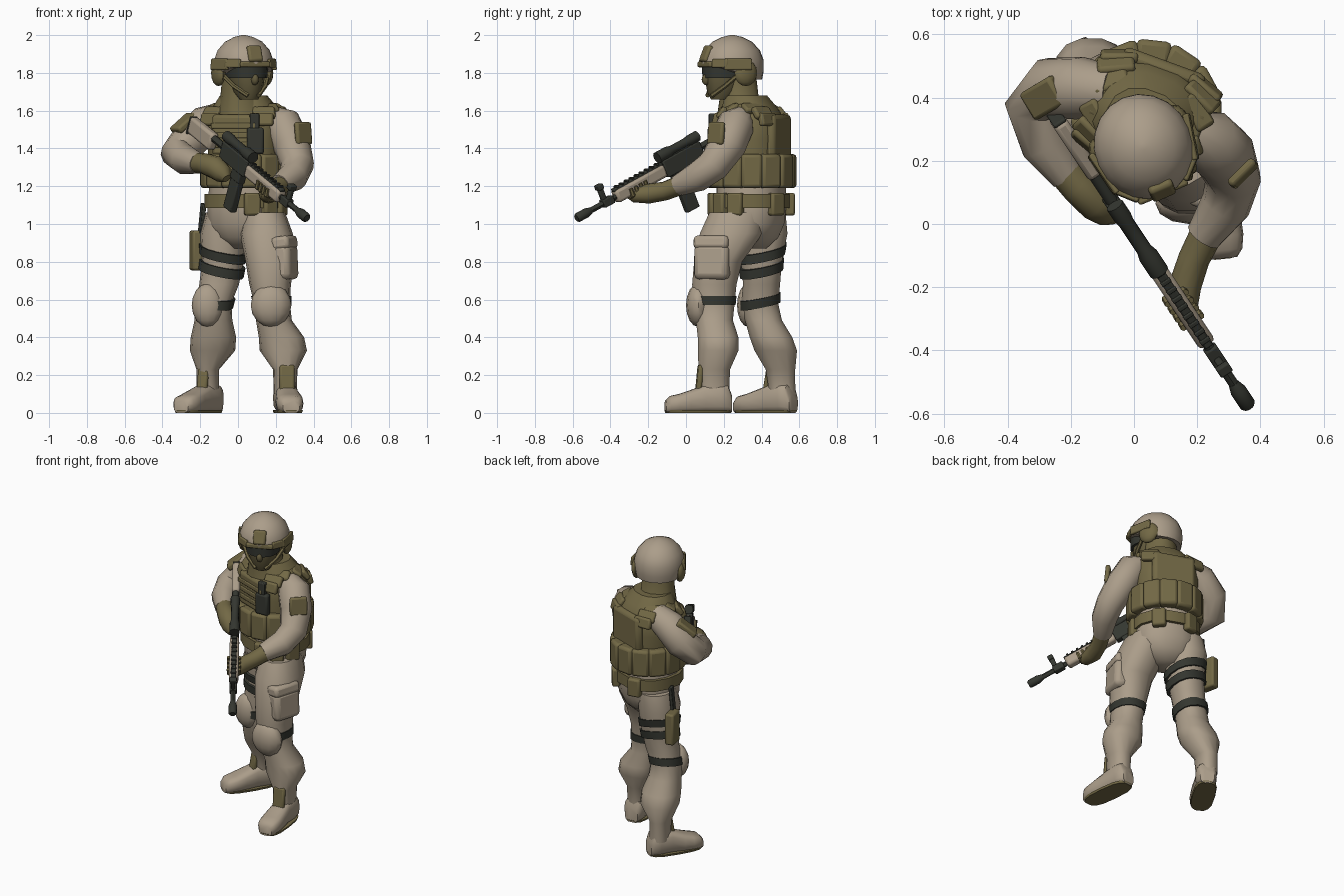
import bpy, bmesh, math
from mathutils import Matrix, Vector, Quaternion

if "Cube" in bpy.data.objects:
    bpy.data.objects.remove(bpy.data.objects["Cube"], do_unlink=True)


def material(name, colour):
    mat = bpy.data.materials.new(name)
    mat.use_nodes = True
    mat.diffuse_color = (*colour, 1)
    mat.node_tree.nodes["Principled BSDF"].inputs["Base Color"].default_value = (*colour, 1)
    return mat


BEIGE = material("beige cloth", (.41, .34, .255))
OLIVE = material("olive gear", (.17, .14, .06))
DARK = material("dark metal", (.035, .038, .03))
FACE = material("dark olive mask", (.12, .1, .045))
made = []
WORLD = Matrix.Identity(4)


def finish(name, mat, bm, frame=WORLD, bevel=0):
    """Turn a bmesh into a named object, with an optional bevel."""
    bmesh.ops.transform(bm, matrix=frame, verts=bm.verts)
    bmesh.ops.recalc_face_normals(bm, faces=bm.faces)
    mesh = bpy.data.meshes.new(name)
    bm.to_mesh(mesh)
    bm.free()
    mesh.materials.append(mat)
    obj = bpy.data.objects.new(name, mesh)
    bpy.context.collection.objects.link(obj)
    if bevel:
        mod = obj.modifiers.new("soft edges", "BEVEL")
        mod.width, mod.segments = bevel, 2
    made.append(obj)


def skin(name, mat, rings, frame=WORLD):
    """Bridge a list of rings of points and cap both ends."""
    bm = bmesh.new()
    loops = [[bm.verts.new(p) for p in ring] for ring in rings]
    for a, b in zip(loops, loops[1:]):
        for i in range(len(a)):
            bm.faces.new((a[i - 1], a[i], b[i], b[i - 1]))
    bm.faces.new(loops[0])
    bm.faces.new(loops[-1])
    finish(name, mat, bm, frame)


def outline(rx, ry, power=2, sides=14):
    """A superellipse in the local xy plane."""
    def bend(v):
        return math.copysign(abs(v) ** (2 / power), v)
    turns = [math.tau * i / sides for i in range(sides)]
    return [Vector((rx * bend(math.cos(a)), ry * bend(math.sin(a)), 0)) for a in turns]


def stack(name, mat, stations, frame=WORLD, power=2.3, lean=(0, 0)):
    """Loft of level or leaning sections: x, y, z, half width, half depth."""
    rings = [[Vector(s[:3]) + p + Vector((0, 0, lean[0] * p.x + lean[1] * p.y))
              for p in outline(s[3], s[4], power)] for s in stations]
    skin(name, mat, rings, frame)


def tube(name, mat, stations, frame=WORLD, sides=12):
    """Round limb along a path: x, y, z, radius."""
    pts = [Vector(s[:3]) for s in stations]
    rings, turn, last = [], Quaternion(), Vector((0, 0, 1))
    for i, p in enumerate(pts):
        along = (pts[min(i + 1, len(pts) - 1)] - pts[max(i - 1, 0)]).normalized()
        turn = last.rotation_difference(along) @ turn
        last = along
        r = stations[i][3]
        rings.append([p + turn @ q for q in outline(r, r, 2, sides)])
    skin(name, mat, rings, frame)


def box(name, mat, loc, size, facing=(0, -1, 0), frame=WORLD, bevel=.012):
    """Soft block of width, thickness, height whose front looks along facing."""
    bm = bmesh.new()
    bmesh.ops.create_cube(bm, size=1, matrix=Matrix.Diagonal((*size, 1)))
    turn = Vector(facing).to_track_quat("-Y", "Z").to_matrix().to_4x4()
    finish(name, mat, bm, frame @ Matrix.Translation(loc) @ turn, bevel)


def blob(name, mat, loc, size, frame=WORLD):
    bm = bmesh.new()
    bmesh.ops.create_uvsphere(bm, u_segments=12, v_segments=8, radius=.5)
    finish(name, mat, bm, frame @ Matrix.Translation(loc) @ Matrix.Diagonal((*size, 1)))


def band(name, mat, stations, z, height, grow, frame=WORLD, lean=(0, 0)):
    """Strap that hugs a stack at height z."""
    rows = []
    for level in (z + height / 2, z - height / 2):
        for a, b in zip(stations, stations[1:]):
            low, high = sorted((a, b), key=lambda s: s[2])
            if low[2] <= level <= high[2]:
                s = Vector(low).lerp(Vector(high), (level - low[2]) / (high[2] - low[2]))
                rows.append((s[0], s[1], level, s[3] + grow, s[4] + grow))
                break
    stack(name, mat, rows, frame, lean=lean)


def yaw(x, y, degrees):
    return Matrix.Translation((x, y, 0)) @ Matrix.Rotation(math.radians(degrees), 4, "Z")


# Legs
LEFT_LEG = [Vector(s) for s in (
    (.14, .27, 1.06, .11, .15), (.15, .24, .95, .14, .17), (.17, .17, .8, .13, .13),
    (.17, .15, .68, .11, .12), (.18, .15, .58, .095, .11), (.19, .15, .49, .095, .1),
    (.23, .17, .4, .12, .11), (.24, .17, .33, .125, .11), (.25, .15, .23, .065, .085),
    (.25, .15, .1, .06, .08))]
RIGHT_LEG = [Vector(s) for s in (
    (-.06, .4, 1.06, .11, .13), (-.08, .4, .95, .12, .14), (-.08, .4, .8, .11, .11),
    (-.1, .4, .68, .105, .1), (-.13, .39, .58, .095, .1), (-.13, .41, .49, .1, .1),
    (-.13, .45, .4, .12, .115), (-.135, .475, .33, .12, .115), (-.16, .5, .23, .06, .08),
    (-.16, .51, .1, .06, .07))]
stack("left_leg", BEIGE, LEFT_LEG)
stack("right_leg", BEIGE, RIGHT_LEG)
band("left_knee_strap", DARK, LEFT_LEG, .595, .05, .006)
band("right_knee_strap", DARK, RIGHT_LEG, .59, .05, .008, lean=(-.1, .2))
for z in (.765, .845):
    band("thigh_strap", DARK, RIGHT_LEG, z, .05, .012, lean=(-.2, .2))
blob("left_knee_pad", BEIGE, (.175, .065, .57), (.215, .13, .23))
blob("right_knee_pad", BEIGE, (-.16, .33, .57), (.17, .12, .23))
box("cargo_pocket", BEIGE, (.25, .14, .8), (.19, .1, .19), (1, -.3, .05), bevel=.03)
box("pocket_flap", BEIGE, (.245, .14, .9), (.19, .1, .07), (1, -.3, .15), bevel=.02)
box("holster", OLIVE, (-.22, .46, .86), (.11, .06, .21), (-1, -.2, 0))
box("holster_hanger", DARK, (-.19, .42, 1.03), (.05, .02, .16), (-1, -.3, .1), bevel=.004)

# Boots on thin olive soles
BOOT = ((.14, .045, .1), (.12, .06, .15), (.08, .067, .16), (0, .06, .15), (-.08, .07, .12),
        (-.14, .072, .1), (-.185, .064, .09), (-.21, .045, .065))
for side, frame in (("left", yaw(.26, .1, 6)), ("right", yaw(-.19, .45, -32))):
    rings = [[Vector((p.x, y, h / 2 + p.y)) for p in outline(w, h / 2, 3)] for y, w, h in BOOT]
    skin(side + "_boot", BEIGE, rings, frame)
    stack(side + "_sole", OLIVE, ((0, -.035, 0, .07, .175), (0, -.035, .014, .074, .18)), frame, 3)
box("left_boot_tongue", OLIVE, (.26, .072, .18), (.08, .03, .15), (.1, -1, .1))
box("right_boot_tongue", OLIVE, (-.185, .44, .19), (.06, .03, .14), (-.5, -1, .2))

# Pelvis and torso, turned toward the right
BODY = yaw(.04, .345, -20)
stack("pelvis", BEIGE, ((0, 0, 1.2, .19, .18), (0, 0, 1.08, .2, .18), (0, 0, 1, .2, .17),
                        (0, 0, .93, .17, .14), (0, 0, .87, .07, .08)), BODY)
VEST = [Vector(s) for s in (
    (0, 0, 1.18, .18, .17), (0, 0, 1.3, .19, .17), (0, 0, 1.45, .205, .18),
    (0, 0, 1.56, .2, .17), (0, -.01, 1.62, .17, .14), (0, -.03, 1.68, .125, .11))]
stack("vest", OLIVE, VEST, BODY)
stack("belt", OLIVE, ((0, 0, 1.085, .215, .2), (0, 0, 1.16, .215, .2)), BODY)
box("back_plate", OLIVE, (0, .155, 1.46), (.28, .055, .24), frame=BODY, bevel=.025)
box("front_plate", OLIVE, (0, -.165, 1.47), (.25, .05, .22), frame=BODY, bevel=.02)
for z in (1.42, 1.47, 1.52):
    box("chest_webbing", OLIVE, (0, -.19, z), (.25, .015, .03), frame=BODY, bevel=.005)
for i in range(13):
    a = math.tau * i / 13
    out = Vector((math.sin(a), -math.cos(a), 0))
    box("waist_pouch", OLIVE, out * .2 + Vector((0, 0, 1.28)), (.112, .075, .18), out, BODY, .018)
for a in (30, 58, 86, 150, 210):
    out = Vector((math.sin(math.radians(a)), -math.cos(math.radians(a)), 0))
    box("belt_pouch", OLIVE, out * .205 + Vector((0, 0, 1.105)), (.085, .05, .12), out, BODY)
for side in (-1, 1):
    for i in range(7):
        a = math.radians(-75 + 25 * i)
        out = Vector((0, math.sin(a), math.cos(a)))
        spot = Vector((side * .145, .15 * out.y, 1.53 + .09 * out.z))
        box("shoulder_pad", OLIVE, spot, (.12, .035, .07), out + Vector((side * .35, 0, 0)), BODY)
box("radio", DARK, (.12, -.178, 1.44), (.09, .045, .14), (.4, -1, 0), BODY)
box("radio_antenna", DARK, (.115, -.178, 1.54), (.05, .035, .09), (.4, -1, 0), BODY, .006)

# Head and helmet, turned slightly left
HEAD = yaw(.03, .245, 23)
FACE_RINGS = [Vector(s) for s in (
    (0, -.07, 1.66, .05, .05), (0, -.05, 1.7, .075, .09), (0, -.04, 1.76, .09, .11),
    (0, -.03, 1.88, .1, .125))]
stack("masked_face", FACE, FACE_RINGS, HEAD, 2)
blob("nose", FACE, (0, -.15, 1.765), (.04, .05, .06), HEAD)
band("goggles", DARK, FACE_RINGS, 1.805, .065, .012, HEAD)
stack("neck", OLIVE, ((.02, .05, 1.58, .14, .13), (0, .04, 1.68, .105, .1),
                      (0, .03, 1.77, .1, .1)), HEAD)
dome = []
for z, r in ((1.765, .148), (1.81, .156), (1.87, .155), (1.92, .137), (1.965, .098), (1.99, .05), (2, .01)):
    raise_by = max(0, 1.87 - z) * .65
    dome.append([Vector((p.x, p.y, z + raise_by * max(0, min(1, .4 - 5 * p.y))))
                 for p in outline(r, r * 1.08, 2, 20)])
skin("helmet", BEIGE, dome, HEAD)
box("helmet_mount", OLIVE, (0, -.148, 1.9), (.08, .035, .09), (0, -1, .4), HEAD)
box("helmet_brim", OLIVE, (0, -.152, 1.845), (.17, .03, .03), frame=HEAD, bevel=.008)
for side in (-1, 1):
    blob("ear_cup", OLIVE, (side * .137, .02, 1.8), (.065, .13, .14), HEAD)
    box("helmet_rail", OLIVE, (side * .15, -.03, 1.845), (.15, .02, .06), (side, -.2, .1), HEAD, .006)
    box("front_rail", OLIVE, (side * .112, -.118, 1.85), (.09, .02, .045), (side, -1, .1), HEAD, .006)
    tube("chin_strap", OLIVE, ((side * .13, -.02, 1.79, .012), (side * .09, -.08, 1.73, .012),
                               (side * .03, -.13, 1.68, .012)), HEAD, 6)

# Arms and gloves
tube("left_arm", BEIGE, ((.17, .3, 1.57, .06), (.235, .265, 1.53, .1), (.285, .22, 1.42, .1),
                         (.315, .145, 1.31, .088), (.29, .06, 1.25, .08), (.22, -.04, 1.205, .058)))
tube("right_arm", BEIGE, ((-.07, .42, 1.57, .08), (-.17, .43, 1.53, .1), (-.26, .43, 1.44, .1),
                          (-.32, .37, 1.37, .09), (-.28, .25, 1.34, .08), (-.21, .15, 1.32, .055)))
tube("left_glove", OLIVE, ((.235, -.02, 1.21, .053), (.19, -.11, 1.175, .05), (.16, -.2, 1.16, .052),
                           (.16, -.28, 1.155, .04), (.17, -.32, 1.16, .015)))
tube("right_glove", OLIVE, ((-.23, .18, 1.325, .055), (-.18, .12, 1.32, .055), (-.12, .07, 1.3, .062),
                            (-.08, .04, 1.265, .052), (-.06, .02, 1.24, .025)))
box("left_arm_patch", OLIVE, (.345, .16, 1.48), (.11, .03, .12), (.7, -.7, .1))
box("right_arm_patch", OLIVE, (-.285, .4, 1.535), (.1, .04, .14), (-.5, -.3, .75))

# Rifle: local y runs from muzzle to stock, local z is up
back = Vector((-.504, .756, .416)).normalized()
up = (Vector((0, 0, 1)) - back * back.z).normalized()
RIFLE = Matrix((back.cross(up), back, up)).transposed().to_4x4()
RIFLE.translation = (.365, -.58, 1.03)
tube("muzzle_brake", DARK, ((0, 0, 0, .018), (0, .01, 0, .026), (0, .07, 0, .026), (0, .1, 0, .017)), RIFLE)
tube("barrel", DARK, ((0, .08, 0, .016), (0, .4, 0, .016)), RIFLE, 8)


def gun(name, mat, y, z, length, width, height, bevel=.006):
    box(name, mat, (0, y, z), (width, length, height), frame=RIFLE, bevel=bevel)


gun("front_sight", DARK, .2, .04, .03, .024, .11)
gun("sight_ring", DARK, .2, .09, .035, .045, .03)
gun("front_sight_base", DARK, .215, 0, .07, .045, .045)
gun("handguard", BEIGE, .44, 0, .34, .058, .07, .015)
gun("top_rail", DARK, .44, .037, .34, .03, .02)
for i in range(9):
    gun("rail_tooth", DARK, .3 + .035 * i, .048, .015, .034, .012, .003)
gun("receiver", DARK, .74, .005, .26, .05, .095)
gun("magazine_well", DARK, .69, -.06, .09, .045, .07)
gun("magazine", DARK, .69, -.16, .08, .04, .21)
gun("pistol_grip", DARK, .85, -.08, .05, .035, .11)
gun("optic_mount", DARK, .74, .05, .14, .03, .05)
tube("optic", DARK, ((0, .6, .077, .032), (0, .67, .077, .032), (0, .7, .077, .024),
                     (0, .8, .077, .024), (0, .83, .077, .029), (0, .88, .077, .029)), RIFLE)
tube("buffer_tube", DARK, ((0, .86, .015, .02), (0, 1.05, .015, .02)), RIFLE, 8)
gun("stock", BEIGE, 1.09, -.005, .23, .05, .095, .015)
gun("butt_pad", DARK, 1.205, -.01, .015, .045, .1)

# Fingers wrapped around the handguard
for i in range(4):
    y = .36 + .033 * i
    for side in (-1, 1):
        tube("left_finger", OLIVE, ((0, y, -.042, .014), (side * .031, y, -.03, .014),
                                    (side * .033, y, .008, .011)), RIFLE, 6)

for obj in bpy.context.selected_objects:
    obj.select_set(False)
for obj in made:
    obj.select_set(True)
bpy.context.view_layer.objects.active = made[0]
bpy.ops.object.shade_smooth_by_angle(angle=math.radians(45))
